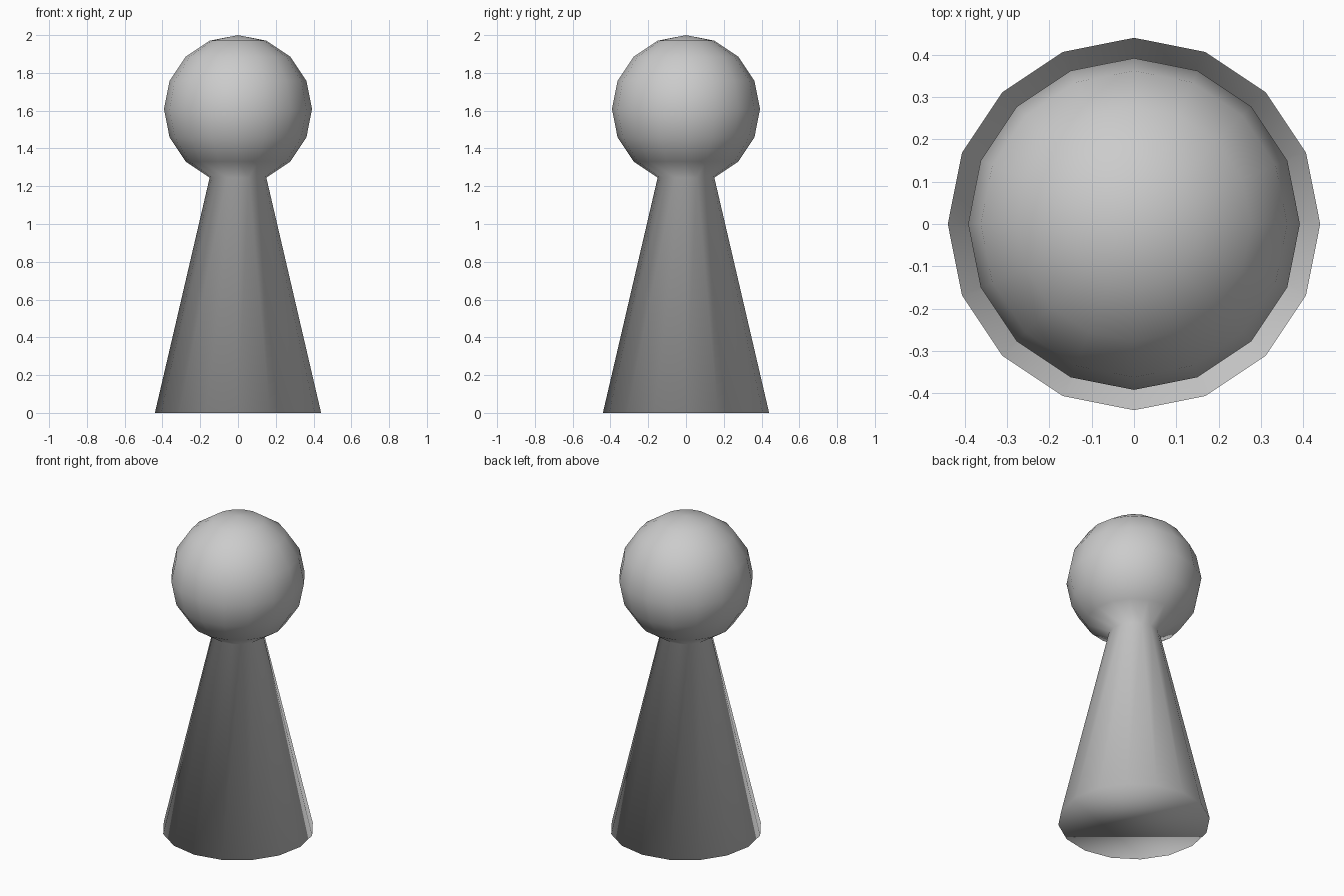
import bpy, bmesh
from math import atan2, pi
from mathutils import Matrix

if "Cube" in bpy.data.objects:
    bpy.data.objects.remove(bpy.data.objects["Cube"])

HEAD_R, HEAD_Z, BASE_R = 0.392, 1.608, 0.44

bm = bmesh.new()

# Round head, open at the bottom
bmesh.ops.create_uvsphere(bm, u_segments=16, v_segments=8, radius=HEAD_R,
                          matrix=Matrix.Translation((0, 0, HEAD_Z)))
pole = min(bm.verts, key=lambda v: v.co.z)
bmesh.ops.delete(bm, geom=[pole], context='VERTS')

# Tapered body pulled down from the neck ring
neck = [e for e in bm.edges if e.is_boundary]
geom = bmesh.ops.extrude_edge_only(bm, edges=neck)['geom']
ring = [g for g in geom if isinstance(g, bmesh.types.BMVert)]
for v in ring:
    v.co.z = 0
    v.co.xy = v.co.xy.normalized() * BASE_R

# Flat underside
ring.sort(key=lambda v: (pi / 2 - atan2(v.co.y, v.co.x) + 0.01) % (2 * pi))
bm.faces.new(ring)
bmesh.ops.recalc_face_normals(bm, faces=bm.faces[:])

for f in bm.faces:
    f.smooth = True

mesh = bpy.data.meshes.new("pawn")
bm.to_mesh(mesh)
bm.free()
bpy.context.collection.objects.link(bpy.data.objects.new("pawn", mesh))
